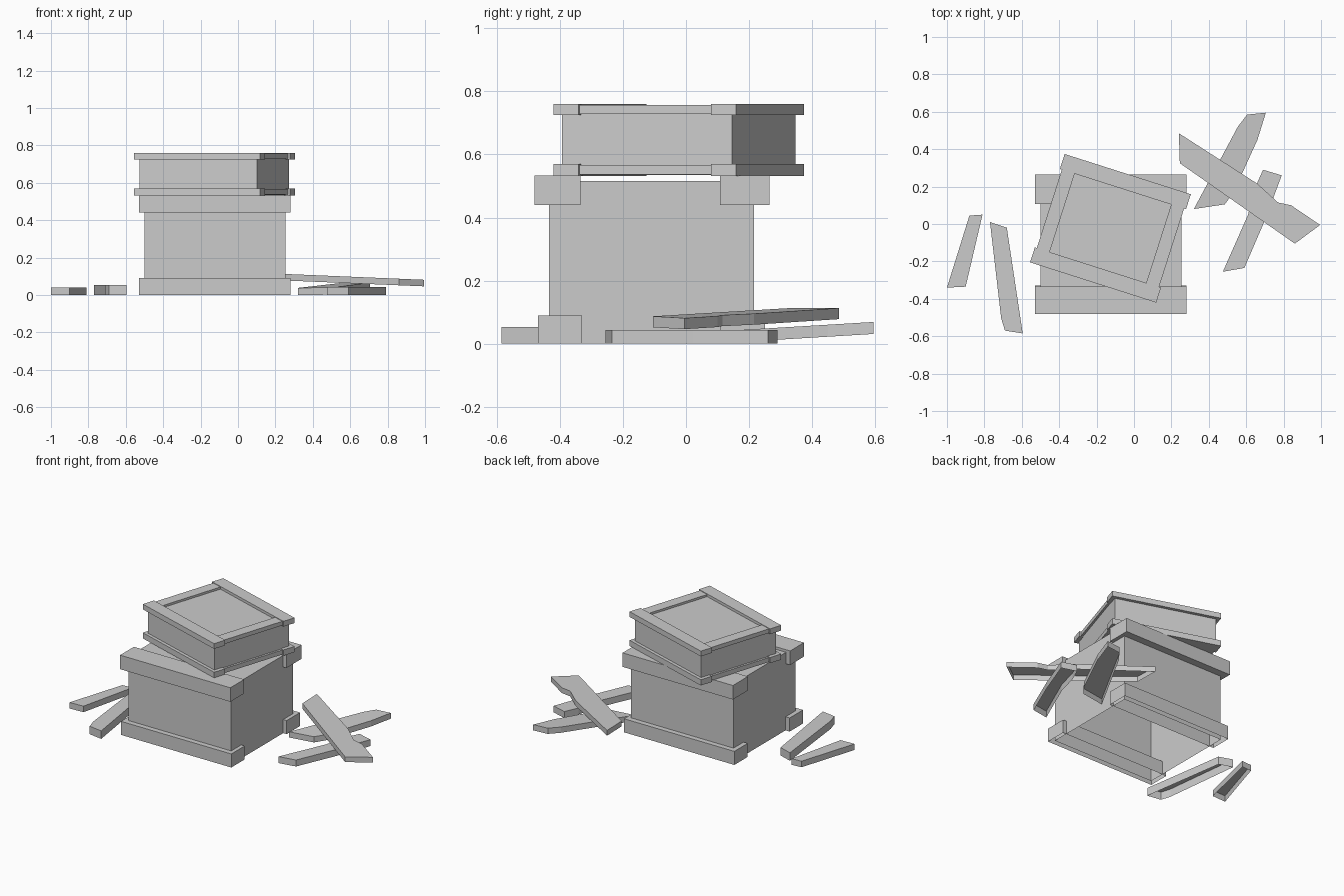
import bpy
import bmesh
from math import radians
from mathutils import Matrix

cube = bpy.data.objects.get("Cube")
if cube:
    bpy.data.objects.remove(cube, do_unlink=True)

grey = bpy.data.materials.new("plain grey")
grey.use_nodes = True
colour = (0.6, 0.6, 0.6, 1)
grey.diffuse_color = colour
grey.node_tree.nodes["Principled BSDF"].inputs["Base Color"].default_value = colour


def finish(name, bm, matrix=None):
    if matrix:
        bm.transform(matrix)
    mesh = bpy.data.meshes.new(name)
    bm.to_mesh(mesh)
    bm.free()
    mesh.materials.append(grey)
    obj = bpy.data.objects.new(name, mesh)
    bpy.context.collection.objects.link(obj)


def prism(name, outline, bottom, height, open_bottom=False, matrix=None):
    """Extrude a counter-clockwise outline; bottom(x, y) gives its lower z."""
    bm = bmesh.new()
    low = [bm.verts.new((x, y, bottom(x, y))) for x, y in outline]
    high = [bm.verts.new((v.co.x, v.co.y, v.co.z + height)) for v in low]
    n = len(low)
    for i in range(n):
        j = (i + 1) % n
        bm.faces.new((low[i], low[j], high[j], high[i]))
    bm.faces.new(high)
    if not open_bottom:
        bm.faces.new(low[::-1])
    finish(name, bm, matrix)


def box(name, x, y, z, open_bottom=False, matrix=None):
    outline = [(x[0], y[0]), (x[1], y[0]), (x[1], y[1]), (x[0], y[1])]
    prism(name, outline, lambda px, py: z[0], z[1] - z[0], open_bottom, matrix)


# Large crate: hollow body with front and back battens
box("large_crate_body", (-0.5, 0.255), (-0.435, 0.215), (0, 0.516), True)
for side, low_y, high_y in (("front", (-0.47, -0.33), (-0.48, -0.335)),
                            ("back", (0.11, 0.25), (0.108, 0.265))):
    box(f"large_crate_{side}_bottom_batten", (-0.53, 0.28), low_y, (0, 0.09), True)
    box(f"large_crate_{side}_top_batten", (-0.53, 0.28), high_y, (0.44, 0.533))

# Small crate: turned on top of the large one
turn = Matrix.Translation((-0.126, -0.023, 0)) @ Matrix.Rotation(radians(-17.7), 4, "Z")
box("small_crate_body", (-0.329, 0.329), (-0.283, 0.283), (0.535, 0.742), matrix=turn)
for level, z0, z1 in (("bottom", 0.532, 0.57), ("top", 0.725, 0.76)):
    for side, s in (("front", -1), ("back", 1)):
        box(f"small_crate_{side}_{level}_batten", (-0.354, 0.354),
            sorted((s * 0.22, s * 0.304)), (z0, z1), matrix=turn)
    for side, s in (("right", -1), ("left", 1)):
        box(f"small_crate_{side}_{level}_strip", sorted((s * 0.271, s * 0.343)),
            (-0.22, 0.22), (z0 + 0.004, z1 - 0.004), matrix=turn)

# Broken planks lying around, hollow underneath
flat = lambda x, y: 0
prism("right_outer_plank",
      [(-1, -0.34), (-0.9, -0.335), (-0.81, 0.05), (-0.88, 0.045)], flat, 0.04, True)
prism("right_inner_plank",
      [(-0.77, 0.01), (-0.71, -0.505), (-0.69, -0.57), (-0.595, -0.585), (-0.68, -0.02)],
      flat, 0.053, True)
prism("left_front_plank",
      [(0.475, -0.255), (0.59, -0.235), (0.7, 0.02), (0.79, 0.26), (0.69, 0.29),
       (0.65, 0.2), (0.61, 0.05)], flat, 0.043, True)
prism("left_back_plank",
      [(0.32, 0.08), (0.485, 0.105), (0.53, 0.165), (0.66, 0.45), (0.705, 0.595),
       (0.605, 0.585), (0.555, 0.52)], lambda x, y: 0.06 * (y - 0.08), 0.038, True)
prism("left_top_plank",
      [(0.245, 0.325), (0.86, -0.105), (0.995, -0.005), (0.84, 0.1), (0.77, 0.115),
       (0.66, 0.215), (0.24, 0.485)], lambda x, y: 0.088 - 0.042 * x, 0.035, True)
